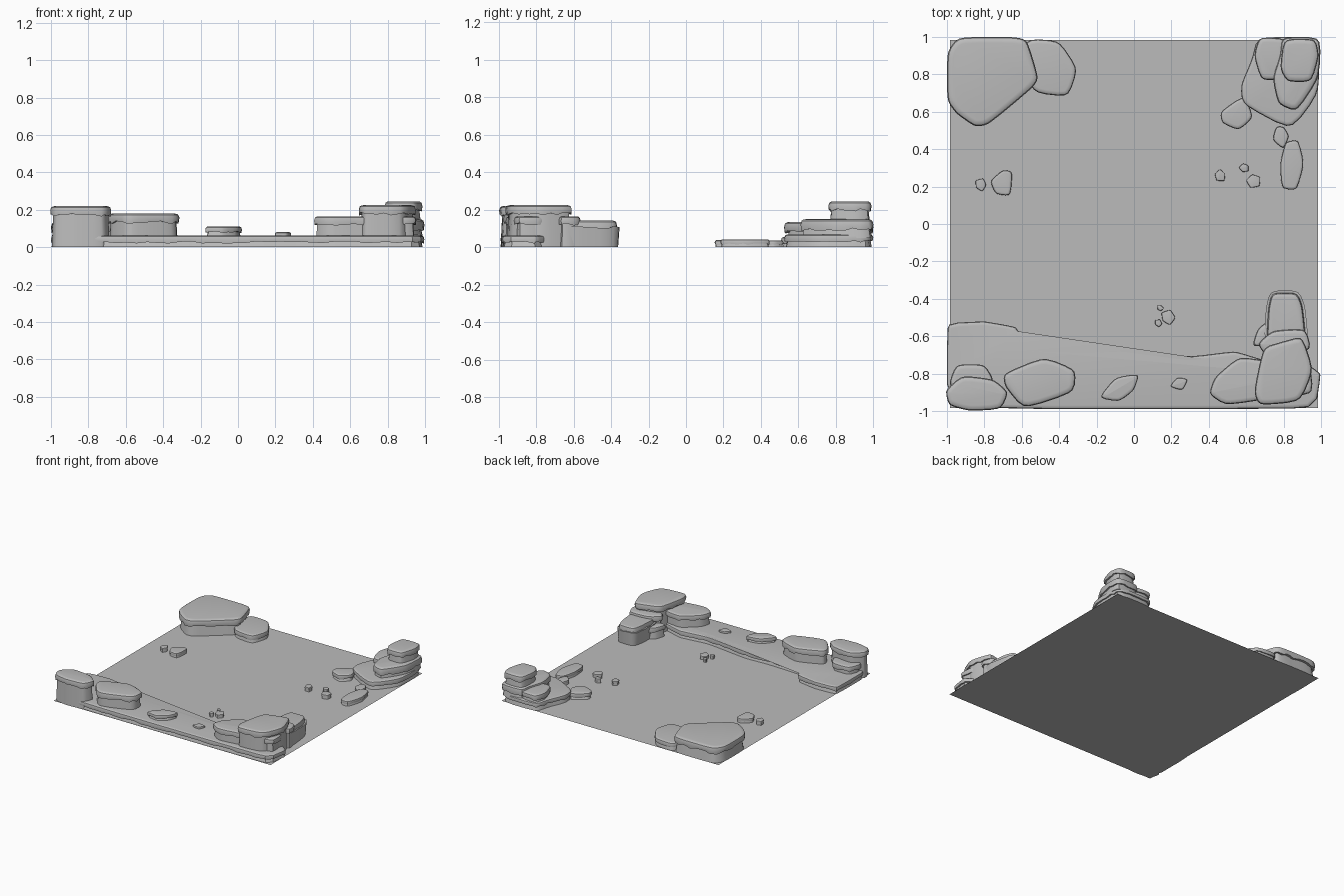
import bpy
import bmesh
import math
import random
from mathutils import Vector

cube = bpy.data.objects.get("Cube")
if cube:
    bpy.data.objects.remove(cube)

stone = bpy.data.materials.new("stone_grey")
stone.use_nodes = True
grey = (0.5, 0.5, 0.5, 1)
stone.diffuse_color = grey
stone.node_tree.nodes["Principled BSDF"].inputs["Base Color"].default_value = grey
rng = random.Random(4)


def add_object(name, bm):
    mesh = bpy.data.meshes.new(name)
    bm.to_mesh(mesh)
    bm.free()
    mesh.materials.append(stone)
    obj = bpy.data.objects.new(name, mesh)
    bpy.context.collection.objects.link(obj)
    return obj


def cut_corners(points, ratio):
    result = []
    for i, p in enumerate(points):
        q = points[(i + 1) % len(points)]
        result += [p.lerp(q, ratio), q.lerp(p, ratio)]
    return result


def split_edges(points, longest):
    result = []
    for i, p in enumerate(points):
        q = points[(i + 1) % len(points)]
        steps = max(1, math.ceil((q - p).length / longest))
        result += [p.lerp(q, k / steps) for k in range(steps)]
    return result


def inset(points, amount):
    # Shift each point inwards along its averaged edge normal
    area = sum(points[i - 1].cross(p) for i, p in enumerate(points))
    side = 1 if area > 0 else -1
    result = []
    for i, p in enumerate(points):
        along = (points[(i + 1) % len(points)] - points[i - 1]).normalized()
        result.append(p + Vector((-along.y, along.x)) * side * amount)
    return result


def rock(name, outline, top, base=0.0, lip=0.035, overhang=0.016, corner=0.16):
    """Flat-sided stone with a rounded, uneven overhanging cap."""
    points = [Vector(p) for p in outline]
    points = cut_corners(cut_corners(points, corner), 0.25)
    points = split_edges(points, 0.06)
    lip = min(lip, (top - base) * 0.5)
    droop = [rng.uniform(0, lip * 0.4) for _ in points]
    # Each ring: inset, height, how much of the droop it takes
    rings = [
        (overhang * 0.5, base, 0),
        (overhang, top - lip, 0.8),
        (overhang * 0.15, top - lip, 1),
        (0, top - lip * 0.55, 0.3),
        (lip * 0.12, top - lip * 0.2, 0),
        (lip * 0.35, top - lip * 0.05, 0),
        (lip * 0.7, top, 0),
    ]
    bm = bmesh.new()
    loops = []
    for amount, z, sag in rings:
        ring = inset(points, amount)
        loops.append([bm.verts.new((p.x, p.y, z - d * sag))
                      for p, d in zip(ring, droop)])
    for low, high in zip(loops, loops[1:]):
        for i in range(len(low)):
            bm.faces.new((low[i - 1], low[i], high[i], high[i - 1]))
    bm.faces.new(loops[0])
    bm.faces.new(loops[-1])
    bmesh.ops.recalc_face_normals(bm, faces=bm.faces)
    obj = add_object(name, bm)
    bpy.ops.object.select_all(action="DESELECT")
    obj.select_set(True)
    bpy.context.view_layer.objects.active = obj
    bpy.ops.object.shade_smooth_by_angle(angle=math.radians(35))


def pebble(name, x, y, radius, top=0.035):
    turn = rng.uniform(0, math.tau)
    outline = []
    for i in range(5):
        angle = turn + i * math.tau / 5
        r = radius * rng.uniform(0.85, 1.2)
        outline.append((x + r * math.cos(angle), y + r * math.sin(angle)))
    rock(name, outline, top, lip=0.012, overhang=0.004, corner=0.1)


# Ground sheet
bm = bmesh.new()
bmesh.ops.create_grid(bm, x_segments=1, y_segments=1, size=0.985)
add_object("ground", bm)

# Long ledge along the front
rock("front_ledge", [
    (-1, -.53), (-.8, -.52), (-.63, -.55), (-.57, -.66), (-.26, -.67),
    (-.07, -.66), (.3, -.71), (.54, -.68), (.7, -.73), (.9, -.73),
    (1, -.8), (.97, -.99), (-1, -.99)], .062, lip=.03, corner=.08)

# Front left stones
rock("front_left_cap_rock", [
    (-1.01, -.89), (-.92, -.81), (-.75, -.83), (-.67, -.9), (-.71, -.99),
    (-.88, -1), (-.99, -.97)], .22, lip=.04)
rock("front_left_back_rock", [
    (-.99, -.85), (-.95, -.75), (-.8, -.75), (-.75, -.83), (-.78, -.92),
    (-.95, -.93)], .13)
rock("front_left_broad_rock", [
    (-.7, -.8), (-.48, -.71), (-.31, -.78), (-.32, -.9), (-.59, -.99),
    (-.69, -.87)], .18, lip=.04)

# Flat stones lying on the ledge
rock("ledge_flat_stone", [
    (-.19, -.93), (-.1, -.82), (.03, -.8), (0, -.89), (-.08, -.95)],
    .11, base=.05, lip=.025)
rock("ledge_small_stone", [
    (.19, -.87), (.23, -.82), (.29, -.83), (.26, -.89)],
    .08, base=.05, lip=.02, overhang=.006)

# Front right stones
rock("front_right_low_rock", [
    (.4, -.91), (.43, -.82), (.56, -.71), (.7, -.73), (.94, -.74),
    (.96, -.91), (.75, -.93), (.49, -.97)], .165)
rock("front_right_tall_rock", [
    (.64, -.9), (.69, -.66), (.79, -.63), (.9, -.6), (.96, -.78),
    (.89, -.95), (.67, -.97)], .225, lip=.04)
rock("front_right_middle_rock", [
    (.66, -.64), (.74, -.57), (.92, -.56), (.95, -.68), (.7, -.7)], .165)
rock("front_right_side_rock", [
    (.63, -.66), (.66, -.56), (.74, -.5), (.78, -.64)], .1)
rock("front_right_rear_rock", [
    (.74, -.37), (.87, -.37), (.9, -.44), (.92, -.65), (.71, -.65),
    (.72, -.45)], .142, lip=.03, overhang=-.015)

# Back right stack of stones
rock("back_right_slab", [
    (.66, 1), (.99, 1), (.99, .7), (.84, .5), (.58, .64), (.57, .74),
    (.63, .88)], .068, lip=.03)
rock("back_right_second_tier", [
    (.79, 1), (1, 1), (.99, .78), (.87, .6), (.77, .64), (.74, .78),
    (.78, .9)], .15, base=.05, lip=.045)
rock("back_right_side_block", [
    (.67, 1), (.64, .9), (.68, .77), (.78, .77), (.83, .99)],
    .13, base=.05)
rock("back_right_top_block", [
    (.8, .99), (.97, .99), (.99, .9), (.95, .76), (.82, .76), (.78, .83)],
    .245, base=.13, lip=.04)
rock("back_right_low_stone", [
    (.46, .6), (.59, .69), (.64, .57), (.56, .5), (.47, .54)], .055)
rock("back_right_step_stone", [
    (.79, .19), (.87, .18), (.91, .32), (.88, .45), (.81, .44),
    (.78, .32)], .042, overhang=.008)
rock("back_right_small_stone", [
    (.74, .45), (.8, .4), (.83, .47), (.8, .52), (.76, .52)],
    .036, overhang=.006)

# Back left stones
rock("back_left_broad_rock", [
    (-1, .66), (-.95, .59), (-.85, .52), (-.78, .53), (-.54, .73),
    (-.51, .78), (-.57, .98), (-.63, 1), (-.94, 1), (-1, .92)],
    .135, lip=.045, overhang=.025)
rock("back_left_low_rock", [
    (-.57, .99), (-.4, .98), (-.3, .83), (-.35, .68), (-.53, .7),
    (-.62, .85)], .065, overhang=.012)
rock("left_flat_stone", [
    (-.77, .23), (-.74, .16), (-.66, .15), (-.65, .28), (-.7, .29)],
    .038, lip=.02, overhang=.006)

# Scattered pebbles
pebble("left_pebble", -.82, .21, .034)
for x, y, r in [(.46, .26, .034), (.59, .3, .028), (.64, .23, .04)]:
    pebble("right_pebble", x, y, r)
for x, y, r in [(.14, -.45, .018), (.13, -.53, .022), (.18, -.5, .037)]:
    pebble("front_pebble", x, y, r, .03)
